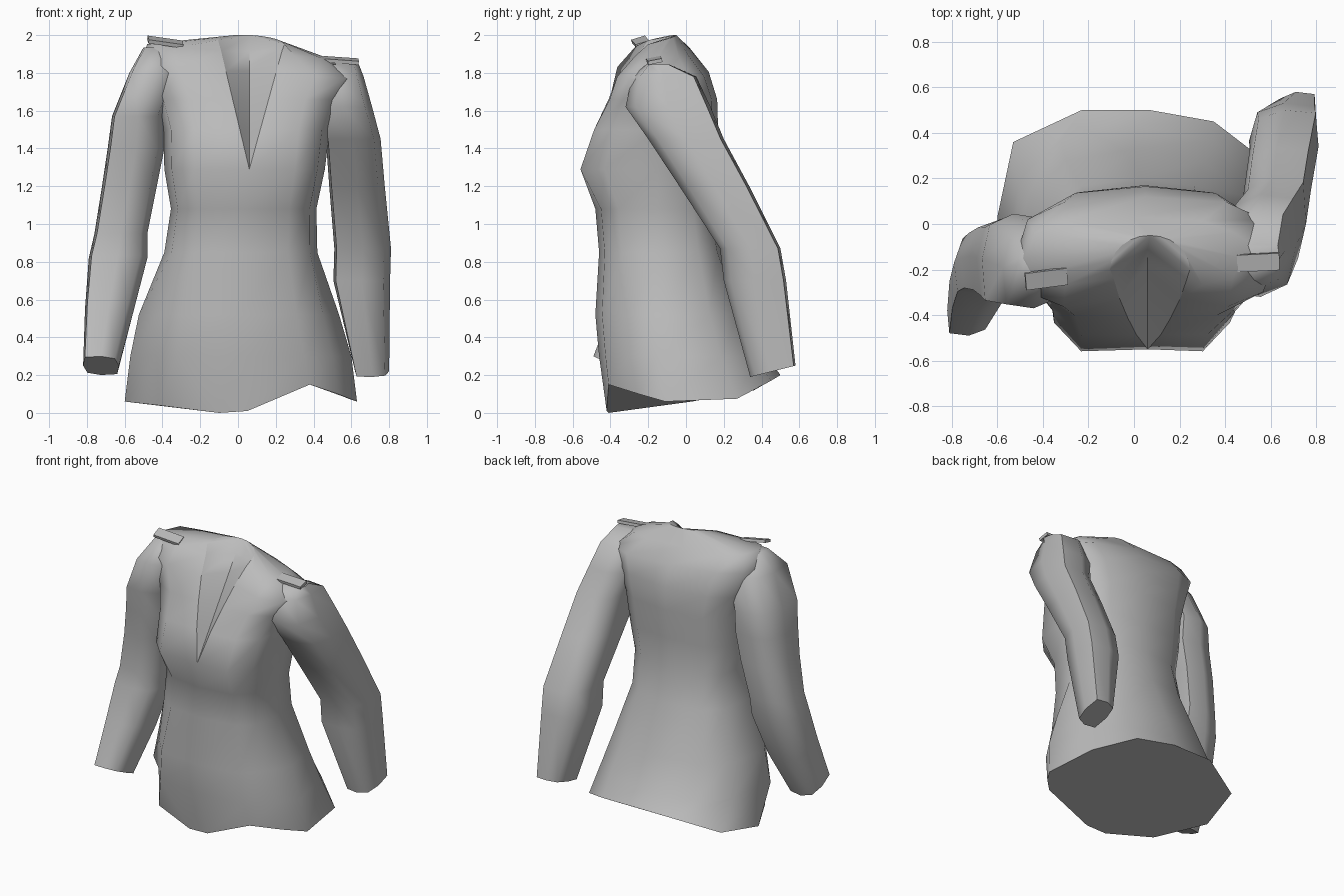
import bpy, bmesh, math
from mathutils import Euler

if "Cube" in bpy.data.objects:
    bpy.data.objects.remove(bpy.data.objects["Cube"])

grey = bpy.data.materials.new("grey_cloth")
grey.diffuse_color = (0.5, 0.5, 0.5, 1)
grey.use_nodes = True
grey.node_tree.nodes["Principled BSDF"].inputs["Base Color"].default_value = grey.diffuse_color


def finish(name, bm):
    bmesh.ops.recalc_face_normals(bm, faces=bm.faces)
    me = bpy.data.meshes.new(name)
    bm.to_mesh(me)
    bm.free()
    me.materials.append(grey)
    ob = bpy.data.objects.new(name, me)
    bpy.context.collection.objects.link(ob)
    return ob


def loft(bm, rows):
    """Skin closed rows of points; coincident points share one vertex."""
    seen = {}

    def vert(p):
        key = tuple(round(c, 4) for c in p)
        if key not in seen:
            seen[key] = bm.verts.new(p)
        return seen[key]

    grid = [[vert(p) for p in row] for row in rows]
    n = len(grid[0])
    for a, b in zip(grid, grid[1:]):
        for i in range(n):
            j = (i + 1) % n
            f = list(dict.fromkeys((a[i], a[j], b[j], b[i])))
            if len(f) > 2:
                bm.faces.new(f)
    return grid


def power(v, p):
    return math.copysign(abs(v) ** p, v)


# ---- jacket body ----
YC = -0.15      # depth of the widest point
TIP_Z = 1.29    # bottom of the neck opening


def body_ring(z, cx, rx, front, back, tilt=0.0, p=0.8):
    pts = []
    for k in range(12):
        a = math.radians(30 * k)
        s, c = power(math.sin(a), p), power(math.cos(a), p)
        x = cx + rx * s
        y = YC + (front - YC) * c if c > 0 else YC - (back - YC) * c
        pts.append((x, y, z - tilt * x))
    return pts


# uneven hem, counted from the front towards +x
hem = [(0.05, -0.42, 0.01), (0.38, -0.41, 0.15), (0.53, -0.25, 0.10),
       (0.63, -0.11, 0.06), (0.585, 0.27, 0.075), (0.35, 0.45, 0.17),
       (0.07, 0.50, 0.20), (-0.23, 0.50, 0.20), (-0.53, 0.36, 0.12),
       (-0.60, 0.03, 0.06), (-0.42, -0.30, 0.04), (-0.10, -0.41, 0.0)]

rings = [hem,
         body_ring(0.30, 0.015, 0.585, -0.46, 0.43),
         body_ring(0.52, 0.005, 0.53, -0.48, 0.33),
         body_ring(0.85, 0.015, 0.405, -0.46, 0.20, 0, 0.7),
         body_ring(1.08, 0.03, 0.385, -0.48, 0.15, 0, 0.67),
         body_ring(TIP_Z, 0.035, 0.425, -0.60, 0.15, 0, 0.67)]
# flatter front corners of the skirt
rings[1][10] = (-0.43, -0.29, 0.30)
rings[2][10] = (-0.42, -0.30, 0.52)
rings[1][2] = (0.50, -0.30, 0.30)
rings[2][2] = (0.45, -0.30, 0.52)
rings[-1][0] = (0.06, -0.55, TIP_Z)
rows = [r + [r[0], r[0]] for r in rings]

# rows split by the neck opening: right edge, body, left edge, inner crease
for z, cx, rx, front, back, edge_y, tilt in (
        (1.50, 0.045, 0.44, -0.52, 0.17, -0.485, 0.0),
        (1.66, 0.05, 0.49, -0.43, 0.165, -0.41, 0.0),
        (1.81, 0.05, 0.57, -0.385, 0.12, -0.325, 0.07),
        (1.915, 0.0, 0.48, -0.28, 0.03, -0.24, 0.08)):
    t = (z - TIP_Z) / 0.67
    ring = body_ring(z, cx, rx, front, back, tilt, 0.67)
    rows.append([(0.06 + 0.185 * t, edge_y, z)] + ring[1:]
                + [(0.06 - 0.16 * t, edge_y, z),
                   (0.06, -0.55 + 0.47 * t, z)])

# neck loop, from the right edge round the back to the left edge
neck = []
for k in range(13):
    u = math.radians(15 * k)
    x, b = 0.07 + 0.175 * math.cos(u), math.sin(u)
    neck.append((x, -0.2 + 0.15 * b, 1.962 + 0.038 * b - 0.06 * (x - 0.07)))
rows.append(neck + [neck[6]])

bm = bmesh.new()
grid = loft(bm, rows)
bm.faces.new(grid[0][:12])
bm.faces.new(grid[-1][0:7])
bm.faces.new(grid[-1][6:13])
# crisp edges along the neck opening
pairs = list(zip(grid[-1][:12], grid[-1][1:13]))
for col in (0, 12):
    pairs += [(a[col], b[col]) for a, b in zip(grid[5:], grid[6:])]
for pair in pairs:
    e = bm.edges.get(pair)
    if e:
        e.smooth = False
finish("jacket_body", bm)


# ---- sleeves: z, centre x, centre y, half width, half depth, slope ----
def sleeve(name, sections, corner):
    """Eight-sided tube, squarer on the +x+y and -x-y corners."""
    rows = []
    for z, cx, cy, rx, ry, slope in sections:
        row = []
        for k in range(8):
            a = math.radians(45 * k)
            c, s = math.cos(a), math.sin(a)
            p = corner if c * s > 0.1 else 0.8
            dy = ry * power(s, p)
            row.append((cx + rx * power(c, p), cy + dy, z + slope * dy))
        rows.append(row)
    bm = bmesh.new()
    grid = loft(bm, rows)
    bm.faces.new(grid[0])
    bm.faces.new(grid[-1])
    finish(name, bm)


sleeve("right_sleeve", [
    (1.845, 0.53, -0.15, 0.11, 0.06, 0),
    (1.78, 0.525, -0.115, 0.14, 0.17, 0),
    (1.62, 0.555, -0.095, 0.155, 0.225, 0),
    (1.45, 0.61, 0.00, 0.145, 0.20, 0),
    (1.20, 0.63, 0.15, 0.147, 0.185, 0),
    (0.87, 0.66, 0.34, 0.15, 0.16, 0),
    (0.70, 0.655, 0.365, 0.15, 0.165, 0),
    (0.22, 0.71, 0.46, 0.09, 0.12, 0.25)], 0.25)

sleeve("left_sleeve", [
    (1.935, -0.42, -0.18, 0.08, 0.06, 0),
    (1.80, -0.44, -0.19, 0.135, 0.18, 0),
    (1.57, -0.53, -0.155, 0.137, 0.20, 0),
    (1.40, -0.54, -0.15, 0.15, 0.18, 0),
    (1.20, -0.575, -0.14, 0.145, 0.165, 0),
    (0.95, -0.62, -0.15, 0.14, 0.145, 0),
    (0.82, -0.635, -0.17, 0.155, 0.14, -0.1),
    (0.55, -0.68, -0.25, 0.13, 0.13, -0.3),
    (0.25, -0.725, -0.38, 0.095, 0.11, -0.45)], 0.3)


# ---- shoulder straps ----
def strap(name, loc, rot):
    bm = bmesh.new()
    bmesh.ops.create_cube(bm, size=1)
    for v in bm.verts:
        v.co.x *= 0.186
        v.co.y *= 0.076
        v.co.z *= 0.02
    ob = finish(name, bm)
    ob.location = loc
    ob.rotation_euler = Euler(rot)


strap("left_shoulder_strap", (-0.385, -0.24, 1.964), (0.3, 0.14, 0.13))
strap("right_shoulder_strap", (0.545, -0.168, 1.866), (0.2, 0.07, 0.05))

# smooth cloth with crisp cuffs and hem
for ob in bpy.context.scene.objects:
    ob.select_set(True)
    bpy.context.view_layer.objects.active = ob
bpy.ops.object.shade_smooth_by_angle(angle=math.radians(62), keep_sharp_edges=True)
